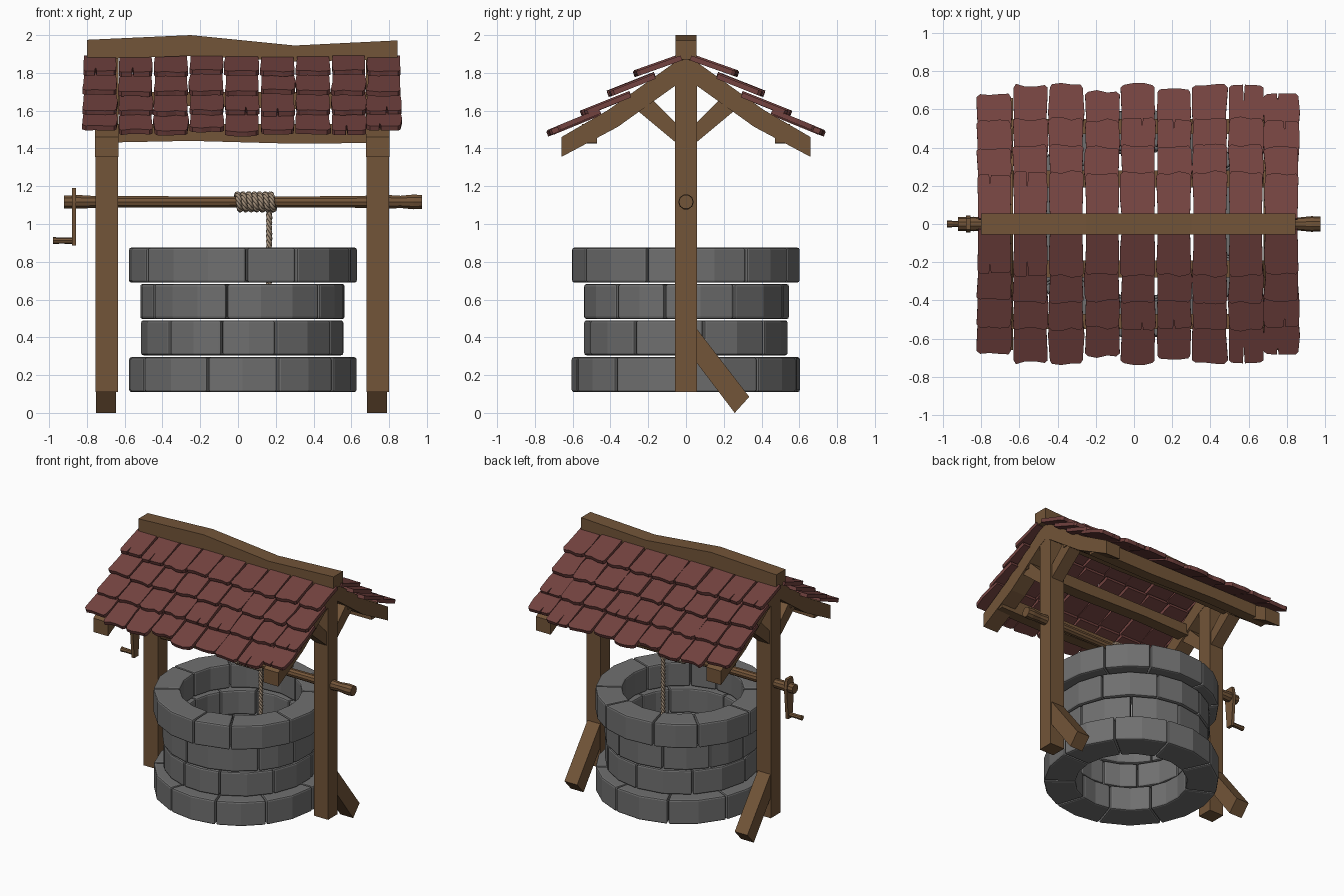
import bpy, bmesh, random
from math import sin, cos, pi, radians
from mathutils import Vector as V

if "Cube" in bpy.data.objects:
    bpy.data.objects.remove(bpy.data.objects["Cube"])

random.seed(4)

def material(name, col):
    m = bpy.data.materials.new(name)
    m.diffuse_color = (*col, 1)
    m.use_nodes = True
    m.node_tree.nodes["Principled BSDF"].inputs["Base Color"].default_value = m.diffuse_color
    return m

WOOD = material("wood", (0.17, 0.09, 0.04))
TILE = material("shingle", (0.17, 0.055, 0.05))
STONE = material("stone", (0.16, 0.16, 0.16))
ROPE = material("rope", (0.36, 0.27, 0.19))

def prism(bm, pts, off):
    """Closed solid from a 3D outline pushed along an offset."""
    a = [bm.verts.new(p) for p in pts]
    b = [bm.verts.new(V(p) + V(off)) for p in pts]
    bm.faces.new(a)
    bm.faces.new(b[::-1])
    for i in range(len(a)):
        j = (i + 1) % len(a)
        bm.faces.new((a[i], b[i], b[j], a[j]))

def finish(bm, name, mat, mirror_y=False, bevel=0):
    bmesh.ops.recalc_face_normals(bm, faces=bm.faces)
    me = bpy.data.meshes.new(name)
    bm.to_mesh(me)
    bm.free()
    ob = bpy.data.objects.new(name, me)
    bpy.context.collection.objects.link(ob)
    me.materials.append(mat)
    if mirror_y:
        m = ob.modifiers.new("mirror", 'MIRROR')
        m.use_axis = (False, True, False)
        m.use_mirror_merge = False
    if bevel:
        m = ob.modifiers.new("bevel", 'BEVEL')
        m.width, m.segments, m.limit_method = bevel, 2, 'ANGLE'
        m.angle_limit = radians(40)
    return ob

def beam_x(name, yz, x0, x1, mirror=False):
    """Side profile extruded along x."""
    bm = bmesh.new()
    prism(bm, [(x0, y, z) for y, z in yz], (x1 - x0, 0, 0))
    return finish(bm, name, WOOD, mirror)

def beam_y(name, xz, y0, y1, mirror=False):
    """Front profile extruded along y."""
    bm = bmesh.new()
    prism(bm, [(x, y0, z) for x, z in xz], (0, y1 - y0, 0))
    return finish(bm, name, WOOD, mirror)

def lathe_x(name, prof, y, z, sides):
    """Turned part along x from (x, radius) pairs."""
    bm = bmesh.new()
    rings = [[bm.verts.new((x, y + r * cos(2 * pi * k / sides), z + r * sin(2 * pi * k / sides)))
              for k in range(sides)] for x, r in prof]
    for a, b in zip(rings, rings[1:]):
        for k in range(sides):
            j = (k + 1) % sides
            bm.faces.new((a[k], a[j], b[j], b[k]))
    bm.faces.new(rings[0])
    bm.faces.new(rings[-1])
    return finish(bm, name, WOOD)

# Stone courses: bottom z, top z, outer radius, inner radius, joint angles from the front
COURSES = [
    (0.11, 0.295, 0.605, 0.385, (-18, 18, 52, 90, 129, 165, 205, 245, 300)),
    (0.305, 0.49, 0.54, 0.40, (-46, -12, 19, 60, 100, 140, 178, 222, 268)),
    (0.497, 0.682, 0.545, 0.40, (-60, -9, 48, 78, 118, 160, 200, 235, 265)),
    (0.69, 0.875, 0.605, 0.42, (2, 28, 70, 122, 153, 195, 225, 265, 303)),
]
for n, (z0, z1, ro, ri, joints) in enumerate(COURSES):
    bm = bmesh.new()
    for a, b in zip(joints, joints[1:] + (joints[0] + 360,)):
        a, b = radians(a + 0.4), radians(b - 0.4)
        seg = max(1, round((b - a) / radians(19)))
        angs = [a + (b - a) * k / seg for k in range(seg + 1)]
        arc = lambda r, s: [(0.025 + r * sin(t), -r * cos(t), z0) for t in s]
        prism(bm, arc(ro, angs) + arc(ri, angs[::-1]), (0, 0, z1 - z0))
    finish(bm, f"stone_course_{n + 1}", STONE, bevel=0.012)

# Posts with rafters, roof braces and rear ground struts
for side, x0, x1 in (("left", -0.755, -0.635), ("right", 0.68, 0.80)):
    beam_x(f"{side}_post", [(-0.058, 0.11), (0.058, 0.11), (0.058, 1.85), (0, 1.875), (-0.058, 1.85)], x0, x1)
    beam_x(f"{side}_rafters", [(0, 1.875), (0.06, 1.855), (0.41, 1.605), (0.66, 1.46),
                               (0.66, 1.355), (0.36, 1.515), (0.06, 1.73), (0, 1.76)], x0 - 0.002, x1 + 0.002, True)
    beam_x(f"{side}_roof_braces", [(0.04, 1.42), (0.28, 1.62), (0.20, 1.68), (0.04, 1.52)], x0 + 0.012, x1 - 0.012, True)
    beam_x(f"{side}_ground_strut", [(0.03, 0.48), (0.335, 0.085), (0.258, 0.0), (0.03, 0.30)], x0 + 0.003, x1 - 0.01)

# Sagging ridge beam and purlins
beam_y("ridge_beam", [(-0.80, 1.975), (-0.25, 2.0), (0.30, 1.945), (0.845, 1.972),
                      (0.845, 1.872), (0.30, 1.86), (-0.25, 1.89), (-0.80, 1.872)], -0.056, 0.056)
beam_y("eave_purlins", [(-0.75, 1.53), (0.795, 1.53), (0.795, 1.43), (0.3, 1.425),
                        (-0.25, 1.44), (-0.75, 1.43)], 0.47, 0.55, True)
beam_y("middle_purlins", [(-0.75, 1.70), (0.795, 1.70), (0.795, 1.615), (0.3, 1.61),
                          (-0.25, 1.625), (-0.75, 1.615)], 0.19, 0.28, True)

# Ragged shingles: upper (y, z) to lower (y, z) for each row
ROWS = [((0.02, 1.87), (0.26, 1.785)), ((0.16, 1.775), (0.40, 1.68)),
        ((0.29, 1.675), (0.54, 1.575)), ((0.45, 1.58), (0.705, 1.475))]
EDGE = (-0.04, 0.015, 0.015, -0.025, 0.015, -0.01, 0.015, 0.015, -0.035)
bm = bmesh.new()
for r, (top, low) in enumerate(ROWS):
    d = V((0, low[0] - top[0], low[1] - top[1]))
    nrm = V((0, -d.z, d.y)).normalized() * 0.027
    for c in range(9):
        x0, x1 = -0.825 + c * 0.188 + 0.004, -0.825 + (c + 1) * 0.188 - 0.004
        j = lambda s: random.uniform(-s, s)
        end = 1 + EDGE[c] / d.length * (1 if r == 3 else 0.3)
        w = x1 - x0
        shape = [(x0 + 0.006, 0), (x1 - 0.006, 0), (x1 + j(0.006), 0.5), (x1 + j(0.005), end - 0.06),
                 (x1 - 0.015, end + j(0.02))]
        if random.random() < 0.3:
            m = x0 + w * random.uniform(0.35, 0.65)
            shape += [(m + 0.006, end), (m, end - random.uniform(0.15, 0.35)), (m - 0.004, end)]
        else:
            shape += [(x0 + w * 0.65, end + j(0.04)), (x0 + w * 0.35, end + j(0.04))]
        shape += [(x0 + 0.015, end + j(0.02)), (x0 + j(0.005), end - 0.06), (x0 + j(0.006), 0.5)]
        base = V((0, *top)) + V((0, 0, j(0.006)))
        prism(bm, [base + d * t + V((x, 0, 0)) for x, t in shape], nrm)
finish(bm, "roof_shingles", TILE, True)

# Windlass axle, crank arm and handle
AX = 1.117
lathe_x("windlass_axle", [(-0.92, 0.036), (-0.84, 0.038), (-0.76, 0.033), (0, 0.03), (0.6, 0.032),
                          (0.80, 0.038), (0.86, 0.034), (0.93, 0.041), (0.975, 0.038)], 0, AX, 10)
beam_x("crank_arm", [(-0.03, 1.19), (0.03, 1.19), (0.045, 1.12), (0.025, 0.885), (-0.025, 0.885), (-0.045, 1.12)],
       -0.88, -0.857)
lathe_x("crank_handle", [(-0.98, 0.019), (-0.94, 0.016), (-0.86, 0.018)], 0, 0.912, 8)

# Three-strand rope swept along frames (point, normal, second normal)
def rope(name, frames, twist):
    cu = bpy.data.curves.new(name, 'CURVE')
    cu.dimensions, cu.bevel_depth, cu.bevel_resolution, cu.use_fill_caps = '3D', 0.0085, 1, True
    for s in range(3):
        sp = cu.splines.new('POLY')
        sp.points.add(len(frames) - 1)
        for i, (p, n, b) in enumerate(frames):
            a = i * twist + s * 2 * pi / 3
            sp.points[i].co = (*(p + (n * cos(a) + b * sin(a)) * 0.0085), 1)
    cu.materials.append(ROPE)
    bpy.context.collection.objects.link(bpy.data.objects.new(name, cu))

TURNS, STEPS = 7, 36
coil = []
for i in range(TURNS * STEPS + 1):
    a = 2 * pi * i / STEPS
    n = V((0, cos(a), sin(a)))
    coil.append((V((-0.01 + 0.205 * i / (TURNS * STEPS), 0, AX)) + n * 0.04, n, V((1, 0, 0))))
rope("rope_coil", coil, 0.6)
rope("hanging_rope", [(V((0.165, 0.04, AX - 0.008 * i)), V((1, 0, 0)), V((0, 1, 0))) for i in range(66)], 0.6)
